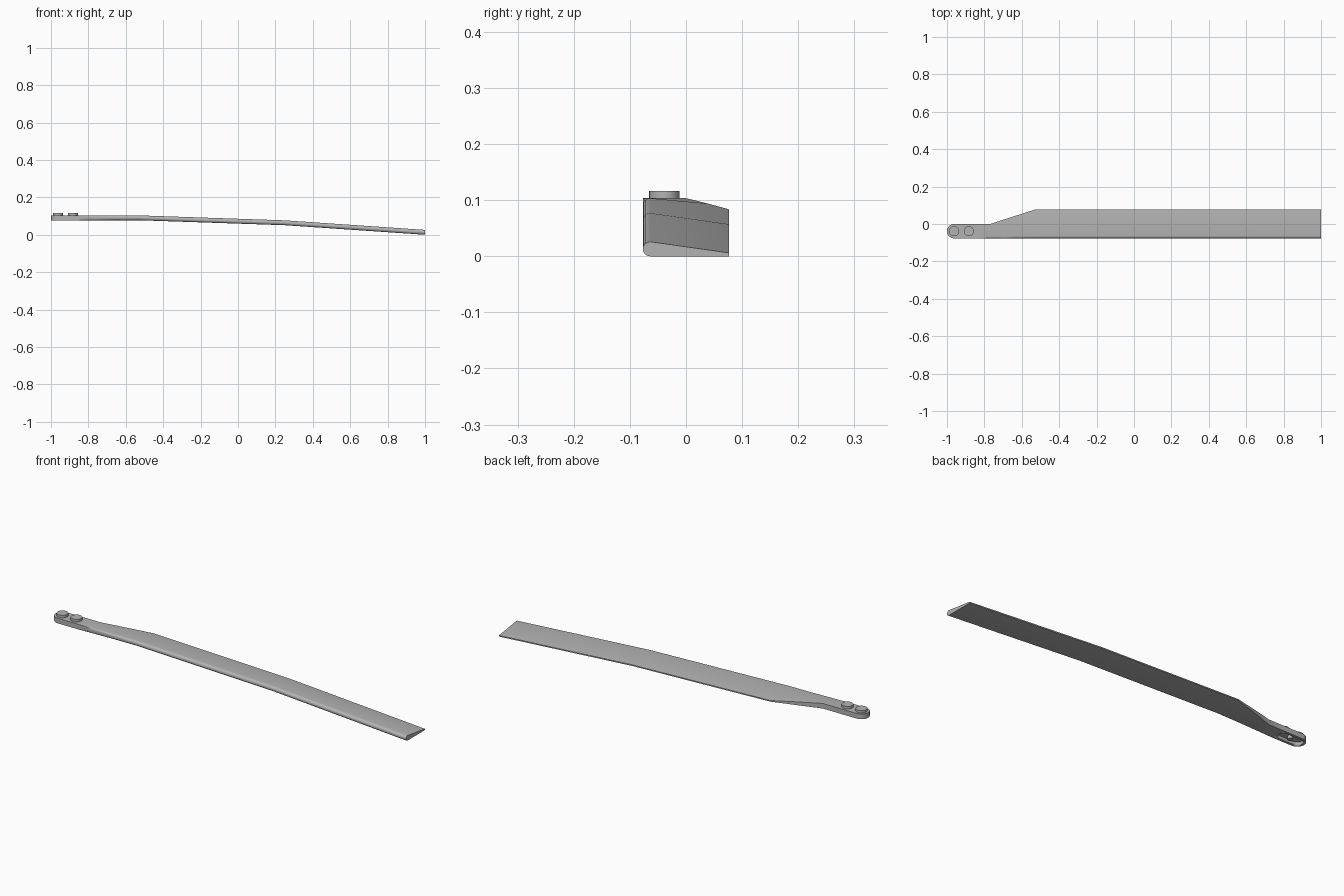
import bpy, bmesh, math
from mathutils import Vector

if "Cube" in bpy.data.objects:
    bpy.data.objects.remove(bpy.data.objects["Cube"])

R = 0.0385            # half width of the root bar
YC = -0.0385          # centre line of the root bar
Z0, T = 0.0775, 0.026 # root underside height and thickness
STUDS = (-0.962, -0.883)

grey = bpy.data.materials.new("dark_grey")
grey.diffuse_color = (0.45, 0.45, 0.45, 1)
grey.use_nodes = True
grey.node_tree.nodes["Principled BSDF"].inputs["Base Color"].default_value = grey.diffuse_color


def finish(name, bm, angle=30):
    bmesh.ops.remove_doubles(bm, verts=bm.verts, dist=1e-5)
    bmesh.ops.recalc_face_normals(bm, faces=bm.faces)
    me = bpy.data.meshes.new(name)
    bm.to_mesh(me)
    bm.free()
    me.materials.append(grey)
    ob = bpy.data.objects.new(name, me)
    bpy.context.collection.objects.link(ob)
    bpy.context.view_layer.objects.active = ob
    ob.select_set(True)
    bpy.ops.object.shade_smooth_by_angle(angle=math.radians(angle))
    ob.select_set(False)
    return ob


def section(x, lead, trail, z, t_trail, rnd):
    """Wedge section; rnd 0 = square leading edge, 1 = rounded."""
    pts = [(trail, 0), (trail, t_trail)]
    cy, cz, ry, rz = lead + 0.013 * rnd, T / 2, 0.013 * rnd, T / 2
    for i in range(9):
        a = math.pi / 2 + math.pi * i / 8
        round_z = cz + rz * math.sin(a)
        square_z = T if i < 4 else (0 if i > 4 else cz)
        pts.append((cy + ry * math.cos(a), round_z * rnd + square_z * (1 - rnd)))
    return [Vector((x, y, z + h)) for y, h in pts]


# Blade: lofted from the rounded root end to the drooping tip
rows = []
for i in range(13):
    a = math.pi / 2 * i / 12
    w = R * math.sin(a)
    rows.append(section(-1 + R - R * math.cos(a), YC - w, YC + w, Z0, T, 0))
rows += [
    section(-0.85, -0.077, 0, Z0, T, 0),
    section(-0.77, -0.077, 0, Z0, T, 0.35),
    section(-0.65, -0.077, 0.0385, Z0, 0.0165, 0.8),
    section(-0.53, -0.077, 0.077, Z0, 0.006, 1),
    section(0.25, -0.077, 0.077, 0.051, 0.006, 1),
    section(1.0, -0.077, 0.077, 0, 0.006, 1),
]
bm = bmesh.new()
grid = [[bm.verts.new(p) for p in r] for r in rows]
n = len(grid[0])
for r0, r1 in zip(grid, grid[1:]):
    for j in range(n):
        k = (j + 1) % n
        bm.faces.new((r0[j], r0[k], r1[k], r1[j]))
bm.faces.new(grid[-1])
blade = finish("rotor_blade", bm)

# Recess under the root
bm = bmesh.new()
r = R - 0.012
outline = []
for cx, start in ((STUDS[1], -90), (STUDS[0], 90)):
    for i in range(13):
        a = math.radians(start + 15 * i)
        outline.append((cx + r * math.cos(a), YC + r * math.sin(a)))
low = [bm.verts.new((x, y, Z0 - 0.02)) for x, y in outline]
face = bm.faces.new(low)
ext = bmesh.ops.extrude_face_region(bm, geom=[face])
for v in ext["geom"]:
    if isinstance(v, bmesh.types.BMVert):
        v.co.z = Z0 + 0.016
cutter = finish("recess_cutter", bm)
cutter.hide_render = True
cutter.hide_viewport = True
mod = blade.modifiers.new("recess", 'BOOLEAN')
mod.operation = 'DIFFERENCE'
mod.solver = 'EXACT'
mod.object = cutter


def cylinder(name, x, radius, z_low, z_high):
    bm = bmesh.new()
    bmesh.ops.create_cone(bm, cap_ends=True, segments=32, radius1=radius,
                          radius2=radius, depth=z_high - z_low)
    bmesh.ops.translate(bm, verts=bm.verts, vec=(x, YC, (z_low + z_high) / 2))
    return finish(name, bm)


# Studs on top and the pin in the recess
for i, x in enumerate(STUDS):
    cylinder(f"stud_{i + 1}", x, 0.027, Z0 + T - 0.002, 0.116)
cylinder("underside_pin", sum(STUDS) / 2, 0.012, Z0, Z0 + 0.018)
